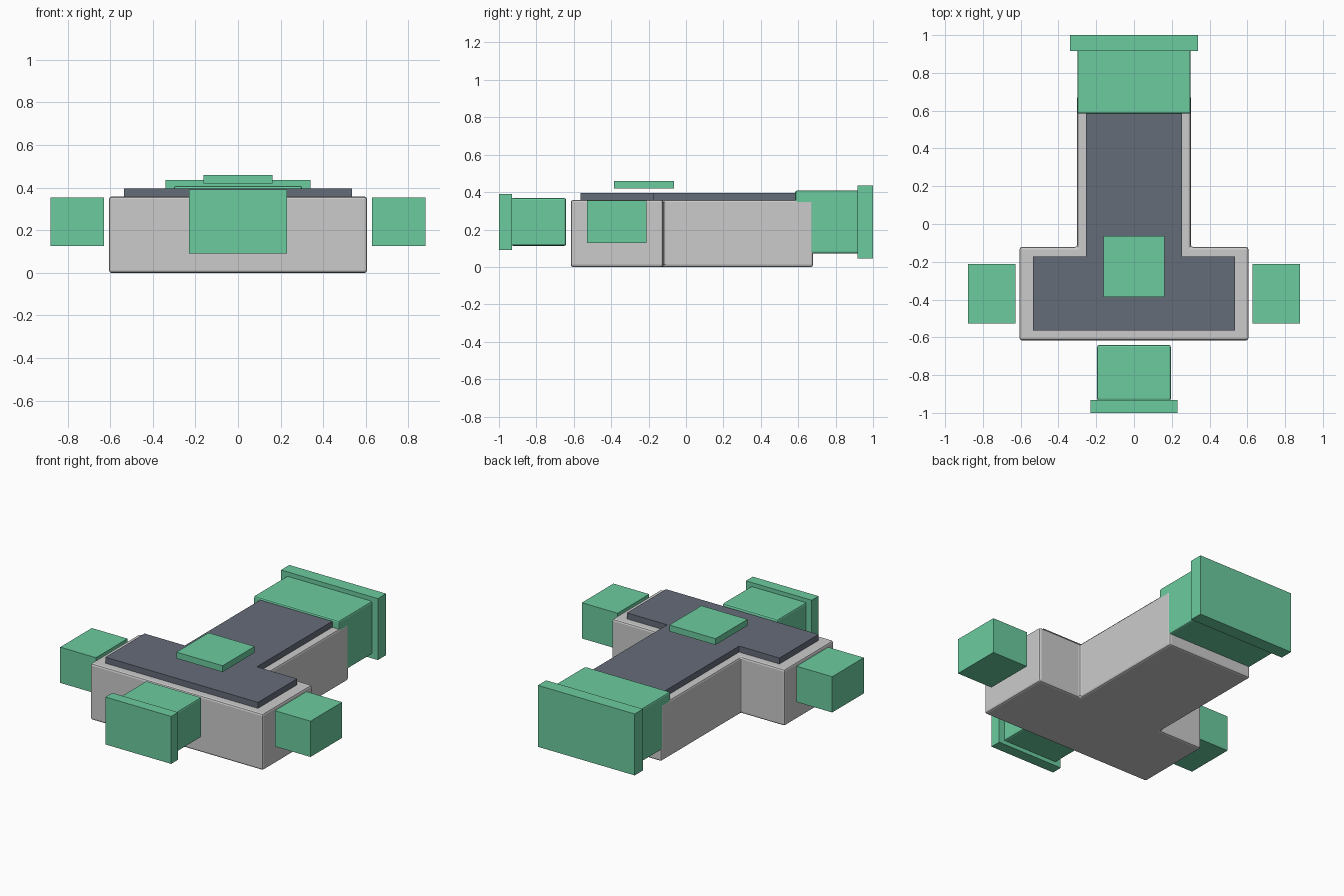
import bpy, bmesh

if "Cube" in bpy.data.objects:
    bpy.data.objects.remove(bpy.data.objects["Cube"])


def material(name, color):
    m = bpy.data.materials.new(name)
    m.diffuse_color = color
    m.use_nodes = True
    m.node_tree.nodes["Principled BSDF"].inputs["Base Color"].default_value = m.diffuse_color
    return m


GREEN = material("green", (0.15, 0.60, 0.35, 1))
SLATE = material("slate", (0.13, 0.15, 0.19, 1))


def finish(name, bm, mat, bevel):
    bmesh.ops.recalc_face_normals(bm, faces=bm.faces)
    mesh = bpy.data.meshes.new(name)
    bm.to_mesh(mesh)
    bm.free()
    obj = bpy.data.objects.new(name, mesh)
    bpy.context.collection.objects.link(obj)
    if mat:
        mesh.materials.append(mat)
    if bevel:
        mod = obj.modifiers.new("bevel", "BEVEL")
        mod.width = bevel
        mod.segments = 2
        mod.limit_method = "ANGLE"
    return obj


def box(name, x, y, z, mat=GREEN, bevel=0):
    bm = bmesh.new()
    bmesh.ops.create_cube(bm, size=1)
    for v in bm.verts:
        v.co = [r[0] + (c + 0.5) * (r[1] - r[0]) for c, r in zip(v.co, (x, y, z))]
    return finish(name, bm, mat, bevel)


def tee(name, wide, narrow, y0, y1, y2, z0, z1, mat=None, bevel=0):
    # T outline: wide bar at the front, narrow stem running back
    half = [(wide, y0), (wide, y1), (narrow, y1), (narrow, y2)]
    outline = half + [(-x, y) for x, y in reversed(half)]
    bm = bmesh.new()
    face = bm.faces.new([bm.verts.new((x, y, z0)) for x, y in outline])
    new = bmesh.ops.extrude_face_region(bm, geom=[face])["geom"]
    bmesh.ops.translate(bm, vec=(0, 0, z1 - z0),
                        verts=[g for g in new if isinstance(g, bmesh.types.BMVert)])
    return finish(name, bm, mat, bevel)


# T-shaped hull and inset roof panel
tee("hull", 0.606, 0.301, -0.616, -0.122, 0.68, 0.0, 0.358, bevel=0.012)
tee("roof_panel", 0.536, 0.253, -0.565, -0.172, 0.63, 0.353, 0.396, SLATE)

# Rear connector with flange
box("rear_connector", (-0.3, 0.3), (0.584, 0.925), (0.072, 0.409), bevel=0.01)
box("rear_flange", (-0.34, 0.34), (0.917, 1.0), (0.046, 0.436))

# Front connector with flange
box("front_connector", (-0.195, 0.195), (-0.935, -0.641), (0.113, 0.368), bevel=0.01)
box("front_flange", (-0.231, 0.231), (-1.0, -0.931), (0.09, 0.391))

# Side blocks
for side, s in (("left", -1), ("right", 1)):
    box(side + "_block", sorted((s * 0.628, s * 0.879)), (-0.528, -0.211), (0.127, 0.354))

# Floating top pad
box("top_pad", (-0.162, 0.162), (-0.386, -0.064), (0.42, 0.46))
